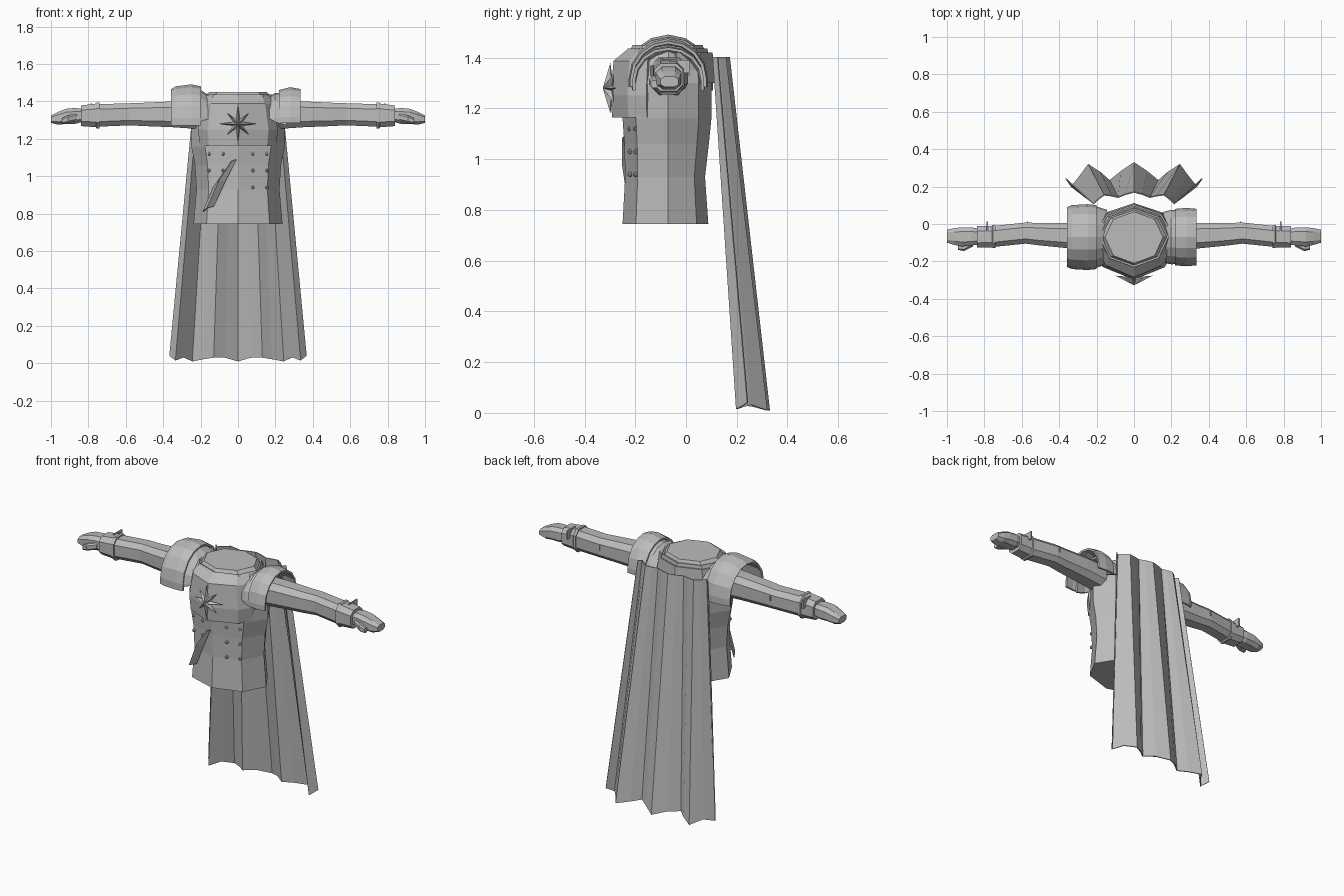
import bpy, bmesh, math
from mathutils import Vector, Matrix

grey = bpy.data.materials.new("plain_grey")
grey.diffuse_color = (0.5, 0.5, 0.5, 1)
CY = -0.07  # depth of the body axis


def finish(name, bm, thick=0):
    bmesh.ops.recalc_face_normals(bm, faces=bm.faces)
    me = bpy.data.meshes.new(name)
    bm.to_mesh(me)
    bm.free()
    me.materials.append(grey)
    ob = bpy.data.objects.new(name, me)
    bpy.context.collection.objects.link(ob)
    if thick:
        m = ob.modifiers.new("thickness", "SOLIDIFY")
        m.thickness = thick
        m.offset = 0
    return ob


def loft(name, rings, closed=True, caps=True, thick=0):
    bm = bmesh.new()
    rows = [[bm.verts.new(p) for p in r] for r in rings]
    n = len(rows[0])
    for a, b in zip(rows, rows[1:]):
        for i in range(n if closed else n - 1):
            j = (i + 1) % n
            bm.faces.new((a[i], a[j], b[j], b[i]))
    if closed and caps:
        bm.faces.new(rows[0])
        bm.faces.new(rows[-1])
    return finish(name, bm, thick)


def body_ring(z, hx, front, back, angles=range(0, 360, 45)):
    pts = []
    for d in angles:
        c, s = math.cos(math.radians(d)), math.sin(math.radians(d))
        r = (CY - front) if c > 0 else (back - CY)
        pts.append((hx * s, CY - r * c, z))
    return pts


def arm_ring(x, y0, y1, z0, z1):
    # Eight-sided section with flattened corners
    cy, cz, ry, rz = (y0 + y1) / 2, (z0 + z1) / 2, (y1 - y0) / 2, (z1 - z0) / 2
    k = 0.55
    return [(x, cy + ry * a, cz + rz * b) for a, b in
            [(1, k), (k, 1), (-k, 1), (-1, k), (-1, -k), (-k, -1), (k, -1), (1, -k)]]


def box(name, lo, hi):
    bm = bmesh.new()
    c = [(a + b) / 2 for a, b in zip(lo, hi)]
    s = [abs(b - a) for a, b in zip(lo, hi)]
    bmesh.ops.create_cube(bm, size=1, matrix=Matrix.Translation(c) @ Matrix.Diagonal((*s, 1)))
    return finish(name, bm)


# Tunic body with flat neck cap
loft("tunic", [body_ring(*r) for r in [
    (0.745, 0.238, -0.25, 0.088), (0.93, 0.222, -0.24, 0.075),
    (1.06, 0.23, -0.243, 0.09), (1.16, 0.25, -0.25, 0.10),
    (1.30, 0.25, -0.25, 0.10), (1.39, 0.21, -0.24, 0.09), (1.45, 0.155, -0.21, 0.065)]])

# Chest plate wrapped round the front
arc = (-68, -45, 0, 45, 68)
loft("chest_plate", [body_ring(*r, 0.1, arc) for r in [
    (1.165, 0.215, -0.285), (1.25, 0.225, -0.292), (1.385, 0.20, -0.28),
    (1.43, 0.175, -0.225)]], closed=False, thick=0.012)

# Collar rim and raised back yoke
loft("collar", [body_ring(*r) for r in [
    (1.385, 0.205, -0.25, 0.085), (1.435, 0.18, -0.225, 0.08)]], caps=False, thick=0.01)
loft("back_yoke", [body_ring(*r, (100, 135, 180, 225, 260)) for r in [
    (1.30, 0.22, -0.25, 0.107), (1.42, 0.2, -0.24, 0.10)]], closed=False, thick=0.01)

# Eight-pointed star with a raised centre
bm = bmesh.new()
tip = bm.verts.new((0, -0.328, 1.28))
back = bm.verts.new((0, -0.285, 1.28))
rim = []
for i in range(16):
    r = 0.026 if i % 2 else (0.1 if i % 4 == 0 else 0.082)
    a = i * math.pi / 8
    x = r * math.sin(a)
    rim.append(bm.verts.new((x, -0.298 + 0.22 * abs(x), 1.28 + r * math.cos(a))))
for i in range(16):
    j = (i + 1) % 16
    bm.faces.new((rim[i], rim[j], tip))
    bm.faces.new((rim[j], rim[i], back))
finish("star_badge", bm)

# Two double columns of buttons
for x in (-0.155, -0.08, 0.08, 0.155):
    for z in (1.12, 1.03, 0.94):
        if x < 0 and z < 1:
            continue
        y = -0.245 + 0.3 * abs(x)
        bm = bmesh.new()
        bmesh.ops.create_uvsphere(bm, u_segments=6, v_segments=4, radius=0.01,
                                  matrix=Matrix.Translation((x, y, z)))
        finish("button", bm)

# Folded coat flap running diagonally down the front
loft("coat_flap", [
    [(-0.01, -0.246, 1.09), (-0.035, -0.25, 1.08), (-0.06, -0.235, 1.04)],
    [(-0.07, -0.228, 0.97), (-0.10, -0.25, 0.98), (-0.13, -0.21, 0.94)],
    [(-0.13, -0.208, 0.84), (-0.165, -0.228, 0.83), (-0.187, -0.19, 0.81)]],
    closed=False, thick=0.006)


# Domed shoulder guards: arches swept across x
def guard(name, side, profile, cz):
    rows = []
    for x, ry, rz, drop in profile:
        row = [(side * x, CY - ry, cz - drop)]
        for i in range(9):
            a = math.pi * i / 8
            row.append((side * x, CY - ry * math.cos(a), cz + rz * math.sin(a)))
        row.append((side * x, CY + ry, cz - drop))
        rows.append(row)
    loft(name, rows, closed=False, thick=0.012)


guard("left_guard_outer", -1, [(0.355, 0.155, 0.15, 0.04), (0.33, 0.165, 0.165, 0.04),
                               (0.25, 0.17, 0.175, 0.04), (0.2, 0.165, 0.165, 0.04)], 1.31)
guard("left_guard_inner", -1, [(0.21, 0.16, 0.15, 0.02), (0.145, 0.14, 0.11, 0)], 1.31)
guard("right_guard_outer", 1, [(0.333, 0.145, 0.145, 0.03), (0.28, 0.15, 0.155, 0.03),
                               (0.22, 0.145, 0.14, 0.03)], 1.315)
guard("right_guard_inner", 1, [(0.26, 0.135, 0.125, 0.04), (0.2, 0.14, 0.13, 0.02),
                               (0.16, 0.13, 0.1, 0)], 1.31)

ARM = [(0.18, -0.14, 0.0, 1.25, 1.4), (0.35, -0.13, 0.005, 1.262, 1.4),
       (0.5, -0.115, 0.005, 1.268, 1.393), (0.58, -0.105, 0.008, 1.272, 1.39),
       (0.745, -0.122, -0.01, 1.265, 1.385), (0.84, -0.122, -0.015, 1.275, 1.372)]
BRACER = [(0.74, -0.128, -0.006, 1.255, 1.393), (0.755, -0.128, -0.006, 1.255, 1.393),
          (0.76, -0.126, -0.01, 1.262, 1.388), (0.84, -0.126, -0.012, 1.268, 1.378)]
HAND = [(0.83, -0.11, -0.025, 1.29, 1.36), (0.87, -0.115, -0.018, 1.28, 1.365),
        (0.92, -0.12, -0.018, 1.28, 1.36), (0.96, -0.112, -0.022, 1.275, 1.345),
        (1.0, -0.1, -0.03, 1.285, 1.325)]
THUMB = [(0.86, -0.12, -0.08, 1.295, 1.335), (0.91, -0.145, -0.105, 1.285, 1.325),
         (0.94, -0.138, -0.11, 1.28, 1.31)]
for s, side in ((-1, "left"), (1, "right")):
    for part, rows in (("arm", ARM), ("bracer", BRACER), ("hand", HAND), ("thumb", THUMB)):
        loft(side + "_" + part, [arm_ring(s * r[0], *r[1:]) for r in rows])
    # Small buckles on the sleeve
    box(side + "_buckle", (s * 0.78, -0.065, 1.34), (s * 0.788, 0.013, 1.39))
    box(side + "_elbow_tab", (s * 0.567, -0.02, 1.33), (s * 0.573, 0.014, 1.36))

# Pleated cape: half outline (top x, top y, bottom x, bottom y, bottom z), mirrored
PLEATS = [(0, 0.17, 0, 0.328, 0.01), (0.045, 0.158, 0.07, 0.28, 0.03),
          (0.085, 0.142, 0.13, 0.232, 0.03), (0.12, 0.15, 0.18, 0.275, 0.022),
          (0.16, 0.155, 0.245, 0.318, 0.01), (0.19, 0.132, 0.29, 0.255, 0.032),
          (0.215, 0.108, 0.335, 0.2, 0.015), (0.235, 0.125, 0.365, 0.243, 0.04)]
half = [(-a, b, -c, d, e) for a, b, c, d, e in PLEATS[:0:-1]] + PLEATS
loft("cape", [[(a, b, 1.402) for a, b, c, d, e in half],
              [(c, d, e) for a, b, c, d, e in half]], closed=False, thick=0.006)
